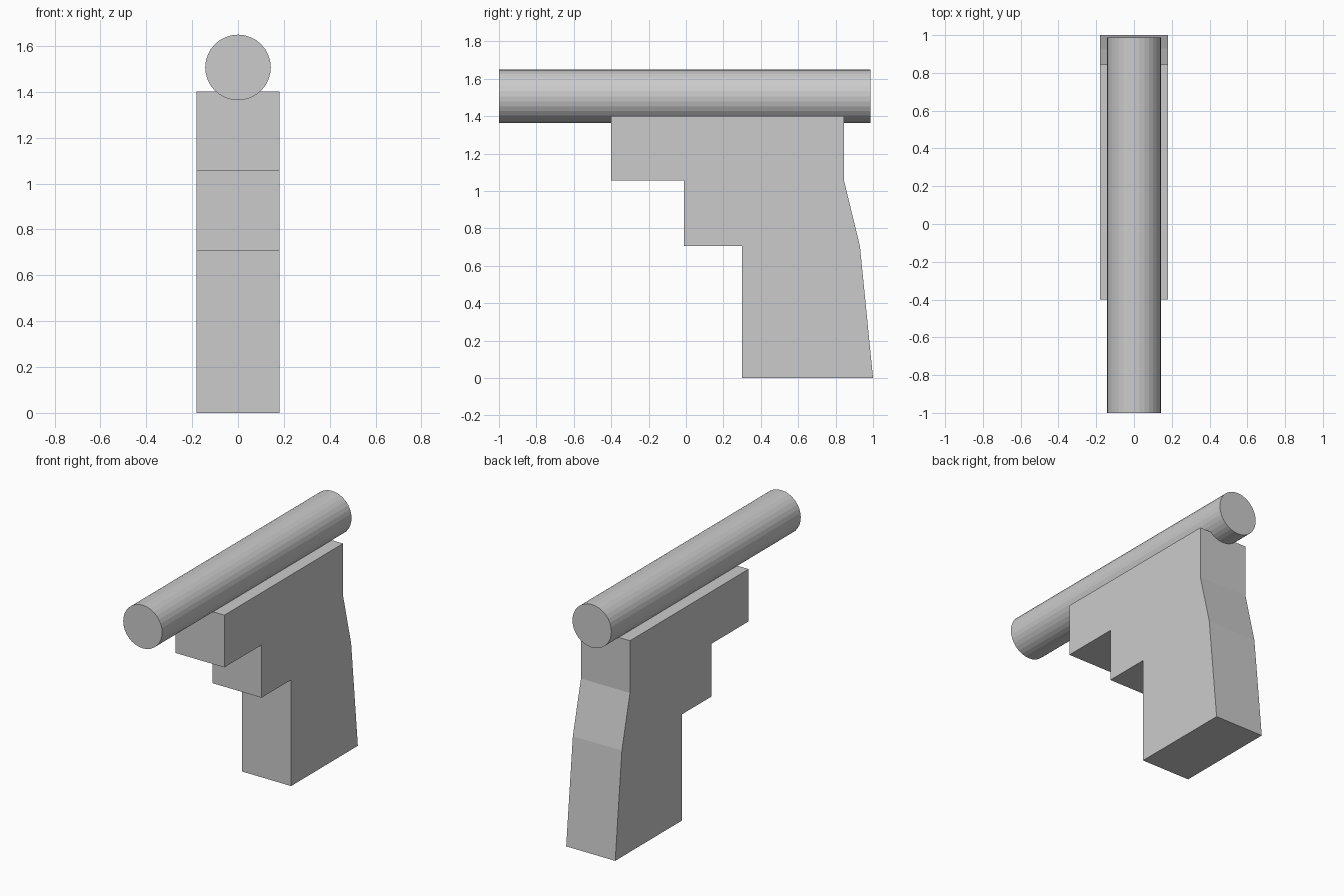
import bpy
import bmesh
from math import pi

if "Cube" in bpy.data.objects:
    bpy.data.objects.remove(bpy.data.objects["Cube"])

# Stepped grip body: side profile (y, z) extruded across the width
HALF_WIDTH = 0.18
profile = [(0.30, 0), (1.0, 0), (0.93, 0.705), (0.845, 1.055), (0.845, 1.402),
           (-0.40, 1.402), (-0.40, 1.055), (-0.01, 1.055), (-0.01, 0.705), (0.30, 0.705)]

bm = bmesh.new()
face = bm.faces.new([bm.verts.new((-HALF_WIDTH, y, z)) for y, z in profile])
extruded = bmesh.ops.extrude_face_region(bm, geom=[face])["geom"]
bmesh.ops.translate(bm, vec=(2 * HALF_WIDTH, 0, 0),
                    verts=[g for g in extruded if isinstance(g, bmesh.types.BMVert)])
bmesh.ops.recalc_face_normals(bm, faces=bm.faces)
mesh = bpy.data.meshes.new("grip_body")
bm.to_mesh(mesh)
bm.free()
bpy.context.collection.objects.link(bpy.data.objects.new("grip_body", mesh))

# Horizontal tube resting in the top of the body
FRONT, BACK = -1.0, 0.987
bpy.ops.mesh.primitive_cylinder_add(vertices=32, radius=0.143, depth=BACK - FRONT,
                                    location=(0, (FRONT + BACK) / 2, 1.506),
                                    rotation=(pi / 2, 0, 0))
bpy.context.object.name = "top_cylinder"
